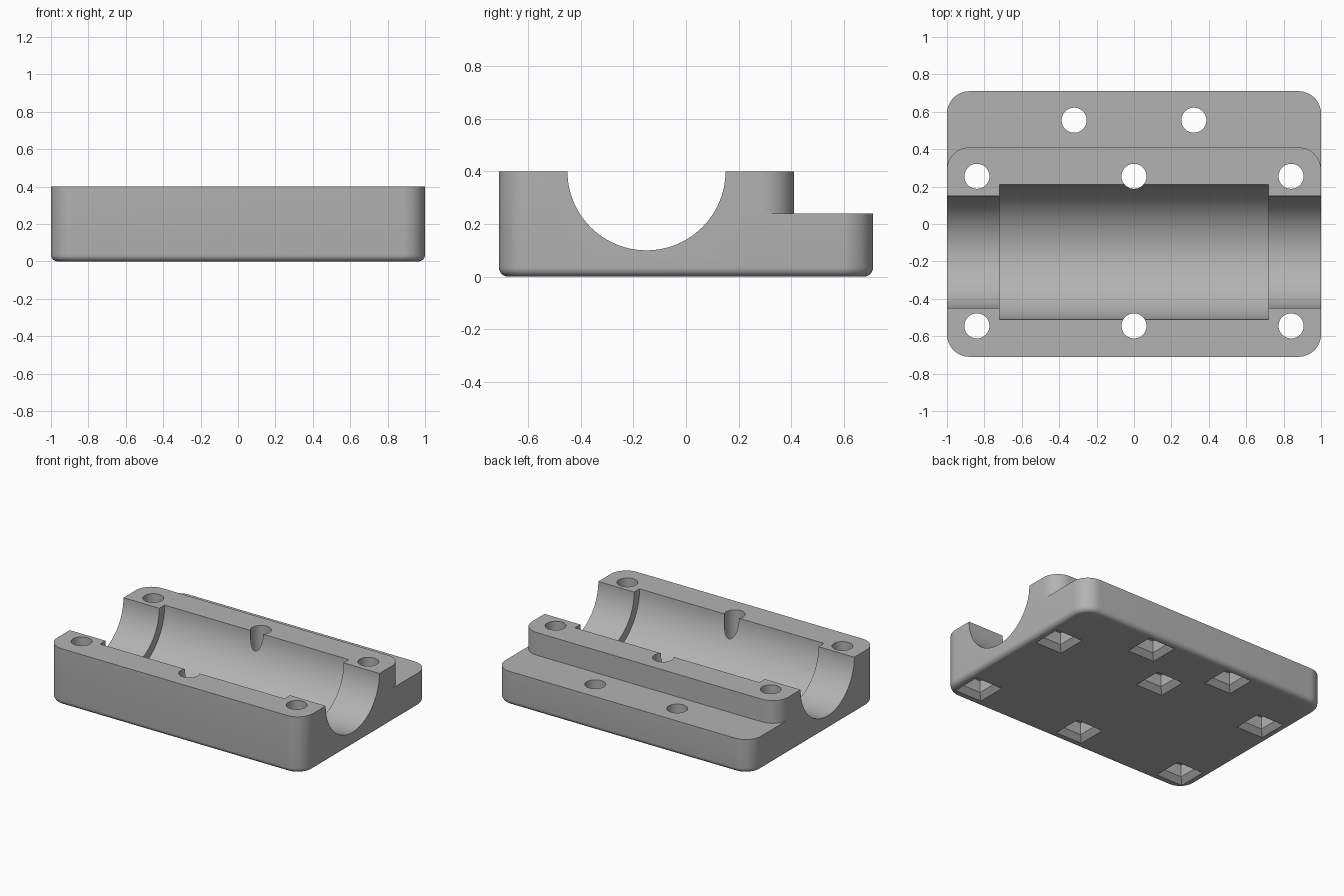
import bpy, bmesh, math
from mathutils import Matrix, Vector

if "Cube" in bpy.data.objects:
    bpy.data.objects.remove(bpy.data.objects["Cube"], do_unlink=True)

HEIGHT, SHELF = 0.40, 0.24
FRONT, STEP, BACK = -0.71, 0.41, 0.71
CORNER, FILLET = 0.12, 0.035
BORE_Y = -0.15
HOLE_R, NUT, CHAMFER, NUT_DEPTH = 0.067, 0.07, 0.035, 0.12
HOLES = [(x, y) for x in (-0.84, 0, 0.84) for y in (-0.545, 0.255)]
HOLES += [(-0.32, 0.555), (0.32, 0.555)]


def arc(cx, cy, start, end, n=12):
    """Points along a corner arc, angles in degrees."""
    steps = [math.radians(start + (end - start) * i / n) for i in range(n + 1)]
    return [(cx + CORNER * math.cos(a), cy + CORNER * math.sin(a)) for a in steps]


def prism(bm, outline, z0, z1):
    """Extrude a flat outline upwards from z0 to z1."""
    face = bm.faces.new([bm.verts.new((x, y, z0)) for x, y in outline])
    top = bmesh.ops.extrude_face_region(bm, geom=[face])["geom"]
    verts = [v for v in top if isinstance(v, bmesh.types.BMVert)]
    bmesh.ops.translate(bm, verts=verts, vec=(0, 0, z1 - z0))


def make(name, bm):
    bmesh.ops.recalc_face_normals(bm, faces=bm.faces[:])
    mesh = bpy.data.meshes.new(name)
    bm.to_mesh(mesh)
    bm.free()
    obj = bpy.data.objects.new(name, mesh)
    bpy.context.collection.objects.link(obj)
    return obj


def cylinder(bm, radius, depth, matrix, n):
    bmesh.ops.create_cone(bm, cap_ends=True, segments=n, radius1=radius,
                          radius2=radius, depth=depth, matrix=matrix)


# Block with rounded corners and a rounded bottom edge
bm = bmesh.new()
cx = 1 - CORNER
outline = (arc(cx, BACK - CORNER, 0, 90) + arc(-cx, BACK - CORNER, 90, 180)
           + arc(-cx, FRONT + CORNER, 180, 270) + arc(cx, FRONT + CORNER, 270, 360))
prism(bm, outline, 0, HEIGHT)
rim = [e for e in bm.edges if all(v.co.z < 0.001 for v in e.verts)]
bmesh.ops.bevel(bm, geom=rim, offset=FILLET, segments=6, profile=0.5, affect='EDGES')
body = make("bearing_block", bm)

cutters = []

# Rear shelf cut, leaving rounded corners on the raised part
bm = bmesh.new()
outline = ([(1.2, STEP - CORNER)] + arc(cx, STEP - CORNER, 0, 90)
           + arc(-cx, STEP - CORNER, 90, 180)
           + [(-1.2, STEP - CORNER), (-1.2, 1), (1.2, 1)])
prism(bm, outline, SHELF, 0.6)
cutters.append(make("shelf_cutter", bm))

# Shaft bore and the wider bearing seat
for name, radius, length in (("bore_cutter", 0.30, 2.4), ("seat_cutter", 0.36, 1.44)):
    bm = bmesh.new()
    cylinder(bm, radius, length, Matrix.Translation((0, BORE_Y, HEIGHT))
             @ Matrix.Rotation(math.pi / 2, 4, 'Y'), 96)
    cutters.append(make(name, bm))

# Bolt holes
bm = bmesh.new()
for x, y in HOLES:
    cylinder(bm, HOLE_R, 1.2, Matrix.Translation((x, y, 0.2)), 40)
cutters.append(make("hole_cutter", bm))

# Square nut pockets with a flared mouth underneath
bm = bmesh.new()
for x, y in HOLES:
    rings = []
    for half, z in ((NUT + CHAMFER * 2, -CHAMFER), (NUT, CHAMFER), (NUT, NUT_DEPTH)):
        rings.append([bm.verts.new((x + sx * half, y + sy * half, z))
                      for sx, sy in ((-1, -1), (1, -1), (1, 1), (-1, 1))])
    bm.faces.new(rings[0])
    bm.faces.new(rings[-1])
    for a, b in zip(rings, rings[1:]):
        for i in range(4):
            j = (i + 1) % 4
            bm.faces.new((a[i], a[j], b[j], b[i]))
cutters.append(make("pocket_cutter", bm))

# Cut everything out of the block
bpy.ops.object.select_all(action='DESELECT')
bpy.context.view_layer.objects.active = body
body.select_set(True)
for cutter in cutters:
    cutter.hide_render = True
    mod = body.modifiers.new(cutter.name, 'BOOLEAN')
    mod.operation, mod.solver, mod.object = 'DIFFERENCE', 'EXACT', cutter
    bpy.ops.object.modifier_apply(modifier=mod.name)
    bpy.data.objects.remove(cutter, do_unlink=True)

# Plain grey finish
grey = bpy.data.materials.new("plain_grey")
grey.use_nodes = True
colour = (0.45, 0.45, 0.45, 1)
grey.diffuse_color = colour
grey.node_tree.nodes["Principled BSDF"].inputs["Base Color"].default_value = colour
body.data.materials.clear()
body.data.materials.append(grey)
bpy.ops.object.shade_smooth_by_angle(angle=math.radians(30))
